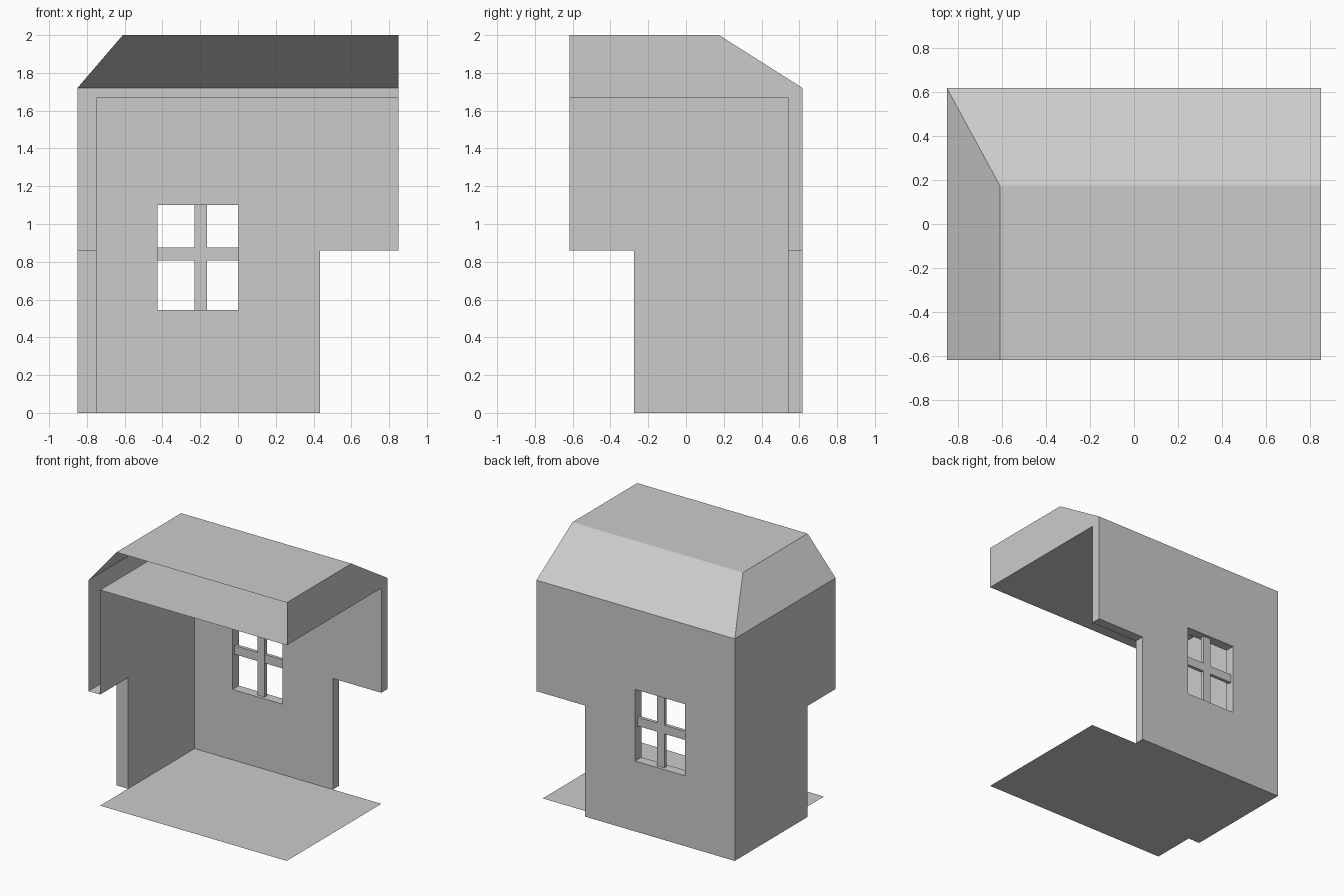
import bpy, bmesh
from mathutils import Vector

if "Cube" in bpy.data.objects:
    bpy.data.objects.remove(bpy.data.objects["Cube"])

# Key dimensions
L, R = -0.85, 0.85            # outer left wall, right cut
F, B = -0.617, 0.617          # front cut, outer back wall
LI, BI = -0.75, 0.54          # inner wall faces
STEP, XS, YS = 0.86, 0.435, -0.275   # height and ends of the stepped-back lower walls
CEIL, EAVE, TOP = 1.67, 1.72, 2.0
RX, RY = -0.61, 0.175         # edges of the flat roof top
W0, W1, WC, Z0, Z1 = -0.425, 0.003, -0.197, 0.545, 1.10   # window opening


def shell(name, faces):
    """Object from (facing direction, corner points) faces."""
    bm = bmesh.new()
    for facing, pts in faces:
        f = bm.faces.new([bm.verts.new(p) for p in pts])
        f.normal_update()
        if f.normal.dot(Vector(facing)) < 0:
            f.normal_flip()
    bmesh.ops.remove_doubles(bm, verts=bm.verts, dist=1e-4)
    me = bpy.data.meshes.new(name)
    bm.to_mesh(me)
    bm.free()
    ob = bpy.data.objects.new(name, me)
    bpy.context.collection.objects.link(ob)
    return ob


def on_x(x, pts):
    return [(x, y, z) for y, z in pts]


def on_y(y, pts):
    return [(x, y, z) for x, z in pts]


def flat(z, x0, x1, y0, y1):
    return [(x0, y0, z), (x1, y0, z), (x1, y1, z), (x0, y1, z)]


def rect(a0, a1, b0, b1):
    return [(a0, b0), (a1, b0), (a1, b1), (a0, b1)]


def bar(name, x0, x1, y0, y1, z0, z1):
    bpy.ops.mesh.primitive_cube_add(size=1, location=((x0 + x1) / 2, (y0 + y1) / 2, (z0 + z1) / 2))
    ob = bpy.context.object
    ob.name = name
    ob.scale = (x1 - x0, y1 - y0, z1 - z0)


def holed_wall(y, x0, top):
    """Stepped back wall sheet, split in two halves around the window."""
    left = [(WC, 0), (WC, Z0), (W0, Z0), (W0, Z1), (WC, Z1), (WC, top), (x0, top), (x0, 0)]
    right = [(WC, 0), (WC, Z0), (W1, Z0), (W1, Z1), (WC, Z1), (WC, top),
             (R, top), (R, STEP), (XS, STEP), (XS, 0)]
    return on_y(y, left), on_y(y, right)


# Floor and ceiling sheets
shell("floor", [((0, 0, 1), flat(0, LI, R, F, BI))])
shell("ceiling", [((0, 0, -1), flat(CEIL, LI, R, F, BI))])

# Back wall: two sheets, underside, stepped end and window reveal
faces = [((0, 1, 0), p) for p in holed_wall(B, L, EAVE)]
faces += [((0, -1, 0), p) for p in holed_wall(BI, LI, CEIL)]
faces += [((0, 0, -1), flat(0, L, XS, BI, B)),
          ((0, 0, -1), flat(STEP, XS, R, BI, B)),
          ((1, 0, 0), on_x(XS, rect(BI, B, 0, STEP))),
          ((0, 0, 1), flat(Z0, W0, W1, BI, B)),
          ((0, 0, -1), flat(Z1, W0, W1, BI, B)),
          ((1, 0, 0), on_x(W0, rect(BI, B, Z0, Z1))),
          ((-1, 0, 0), on_x(W1, rect(BI, B, Z0, Z1)))]
shell("back_wall", faces)

# Left wall: two sheets, underside and stepped end; hollow at the front cut
def side(x, y1, top):
    return on_x(x, [(YS, 0), (y1, 0), (y1, top), (F, top), (F, STEP), (YS, STEP)])

shell("left_wall", [((-1, 0, 0), side(L, B, EAVE)),
                    ((1, 0, 0), side(LI, BI, CEIL)),
                    ((0, 0, -1), flat(0, L, LI, YS, BI)),
                    ((0, 0, -1), flat(STEP, L, LI, F, YS)),
                    ((0, -1, 0), on_y(YS, rect(L, LI, 0, STEP)))])

# Roof: flat top, two slopes, closed right end running down the back wall
shell("roof", [((0, 0, 1), flat(TOP, RX, R, F, RY)),
               ((0, 1, 1), [(RX, RY, TOP), (R, RY, TOP), (R, B, EAVE), (L, B, EAVE)]),
               ((-1, 0, 1), [(RX, F, TOP), (RX, RY, TOP), (L, B, EAVE), (L, F, EAVE)]),
               ((1, 0, 0), on_x(R, [(F, CEIL), (F, TOP), (RY, TOP), (B, EAVE),
                                    (B, STEP), (BI, STEP), (BI, CEIL)]))])

# Window cross bars
bar("window_upright", WC - 0.032, WC + 0.032, 0.563, 0.593, Z0, Z1)
bar("window_crossbar", W0, W1, 0.565, 0.591, 0.808, 0.875)
